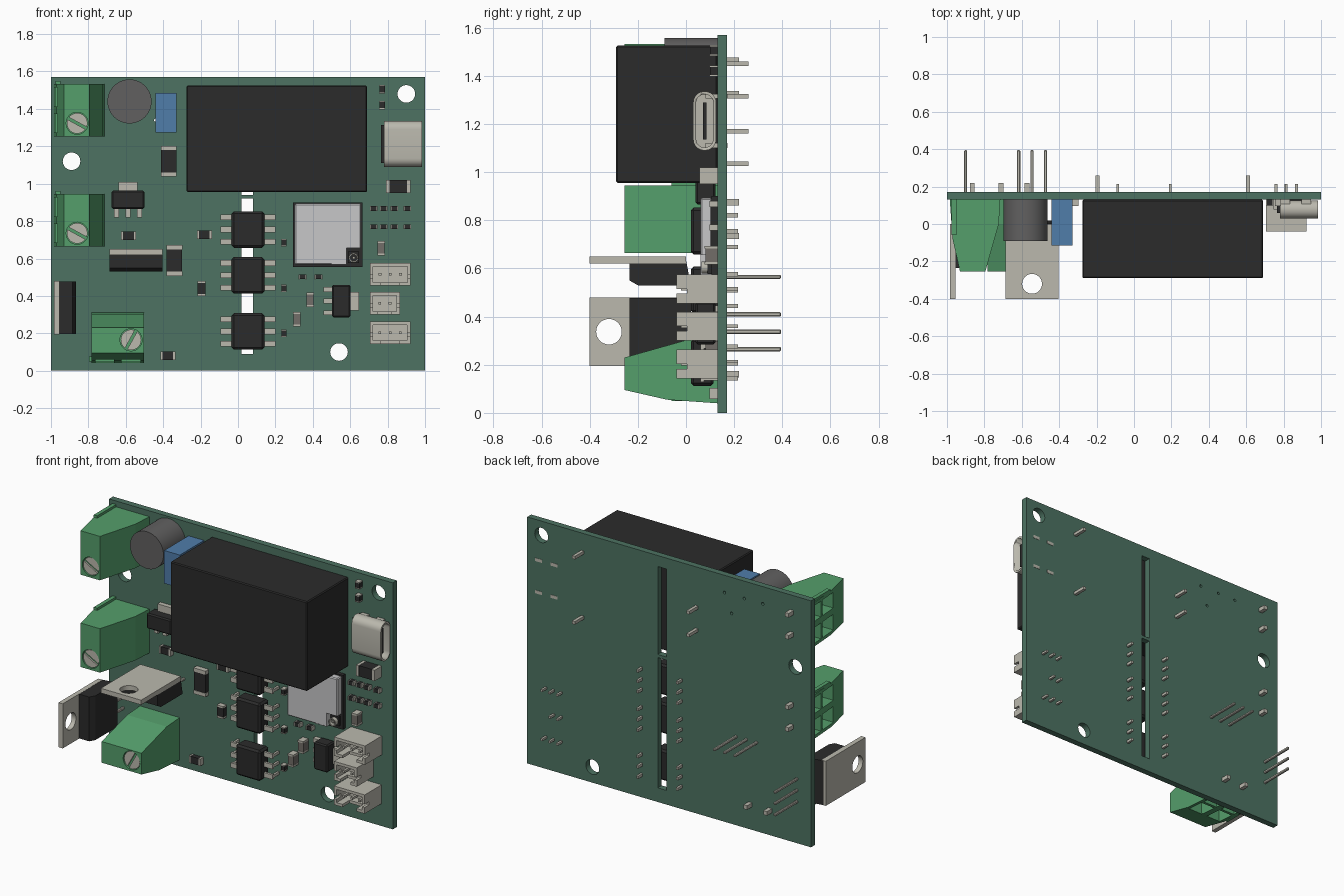
import bpy, bmesh, math
from mathutils import Matrix, Vector

cube = bpy.data.objects.get("Cube")
if cube:
    bpy.data.objects.remove(cube, do_unlink=True)


def material(name, *rgb):
    m = bpy.data.materials.new(name)
    m.use_nodes = True
    m.diffuse_color = (*rgb, 1)
    m.node_tree.nodes["Principled BSDF"].inputs["Base Color"].default_value = (*rgb, 1)
    return m


BOARD = material("board green", .074, .171, .122)
GREEN = material("terminal green", .089, .342, .147)
METAL = material("tin metal", .497, .485, .423)
BLACK = material("black plastic", .024, .024, .024)
CAN = material("shield grey", .57, .57, .58)
GREY = material("dark grey", .12, .118, .118)
BLUE = material("capacitor blue", .08, .205, .402)
TAN = material("ceramic brown", .17, .155, .14)
FACE = .13      # front surface of the board
TURN = math.pi / 2


def finish(name, bm, mat, smooth=False):
    bmesh.ops.recalc_face_normals(bm, faces=bm.faces)
    me = bpy.data.meshes.new(name)
    bm.to_mesh(me)
    bm.free()
    me.materials.append(mat)
    if smooth:
        me.polygons.foreach_set("use_smooth", [True] * len(me.polygons))
        me.set_sharp_from_angle(angle=.6)
    ob = bpy.data.objects.new(name, me)
    bpy.context.collection.objects.link(ob)
    return ob


def box(name, mat, xs, ys, zs, bevel=0, axis=None, segs=1):
    bm = bmesh.new()
    bmesh.ops.create_cube(bm, size=1)
    for v in bm.verts:
        v.co = [(a + b) / 2 + c * (b - a) for (a, b), c in zip((xs, ys, zs), v.co)]
    if bevel:
        edges = [e for e in bm.edges if axis is None or
                 abs((e.verts[0].co - e.verts[1].co).normalized()[axis]) > .9]
        bmesh.ops.bevel(bm, geom=edges, offset=bevel, segments=segs, profile=.5, affect='EDGES')
    return finish(name, bm, mat, segs > 1)


def block(name, mat, x, z, w, h, y0, y1=FACE, bevel=0):
    """Box centred on x, z between two depths."""
    return box(name, mat, (x - w / 2, x + w / 2), (y0, y1), (z - h / 2, z + h / 2), bevel)


def rod(name, mat, centre, r, length, axis=1, sides=32):
    bm = bmesh.new()
    bmesh.ops.create_cone(bm, cap_ends=True, segments=sides, radius1=r, radius2=r, depth=length)
    d = Vector([float(i == axis) for i in range(3)])
    rot = Vector((0, 0, 1)).rotation_difference(d).to_matrix().to_4x4()
    bm.transform(Matrix.Translation(centre) @ rot)
    return finish(name, bm, mat, True)


def prism(name, mat, points, width):
    """Extrude an (x, y) profile along z, centred."""
    bm = bmesh.new()
    f = bm.faces.new([bm.verts.new((x, y, -width / 2)) for x, y in points])
    ext = bmesh.ops.extrude_face_region(bm, geom=[f])["geom"]
    for v in ext:
        if isinstance(v, bmesh.types.BMVert):
            v.co.z += width
    return finish(name, bm, mat)


def cut(ob, *cutters):
    for c in cutters:
        c.hide_render = True
        m = ob.modifiers.new("cut", 'BOOLEAN')
        m.operation, m.solver, m.object = 'DIFFERENCE', 'EXACT', c
    dg = bpy.context.evaluated_depsgraph_get()
    me = bpy.data.meshes.new_from_object(ob.evaluated_get(dg))
    ob.modifiers.clear()
    ob.data = me
    for c in cutters:
        bpy.data.objects.remove(c, do_unlink=True)
    return ob


def place(parts, x, z, angle=0):
    m = Matrix.Translation((x, 0, z)) @ Matrix.Rotation(angle, 4, 'Y')
    for p in parts:
        p.data.transform(m)


# Circuit board with mounting holes, lead holes and isolation slots
holes = [rod("hole", BOARD, (x, .15, z), .047, .2) for x, z in ((.9, 1.48), (-.89, 1.12), (.54, .1))]
holes += [rod("hole", BOARD, (x, .15, z), .009, .2, sides=12)
          for x, z in ((-.39, 1.46), (-.53, 1.46), (-.66, 1.46), (-.44, 1.34))]
holes += [box("slot", BOARD, (.02, .08), (.1, .2), zs) for zs in ((.09, .92), (.94, 1.5))]
cut(box("circuit_board", BOARD, (-1, 1), (FACE, .17), (0, 1.57)), *holes)

# Relay, capacitor and round varistor
box("relay", BLACK, (-.275, .69), (-.29, FACE), (.955, 1.525), .006)
for x, z in ((.61, 1.45), (.61, 1.035), (-.195, 1.315), (-.195, 1.17)):
    block("relay_pin", METAL, x, z, .02, .02, .12, .26)
block("film_capacitor", BLUE, -.385, 1.38, .11, .21, -.115)
rod("round_varistor", GREY, (-.58, .02, 1.44), .118, .22, sides=48)


# Screw terminals
def terminal(x, z, angle):
    body = prism("terminal_body", GREEN, [(0, FACE), (.015, -.08), (.055, -.255), (.19, -.255),
                                          (.262, 0), (.27, FACE)], .28)
    parts, cutters = [body], []
    for w in (-.07, .07):
        cutters.append(box("mouth", GREEN, (-.05, .13), (-.1, .02), (w - .05, w + .05)))
        cutters.append(box("foot", GREEN, (-.05, .06), (.04, .11), (w - .05, w + .05)))
        cutters.append(rod("well", GREEN, (.125, -.255, w), .059, .03))
        screw = rod("terminal_screw", METAL, (.125, -.225, w), .055, .05)
        slot = box("slot", METAL, (-.1, .1), (-.27, -.238), (-.007, .007))
        place([slot], .125, w, .5)
        parts += [cut(screw, slot), block("terminal_pin", METAL, .12, w, .026, .026, .12, .22)]
    cut(body, *cutters)
    parts.append(box("terminal_rib", GREEN, (.01, .035), (-.06, FACE), (.135, .155)))
    place(parts, x, z, angle)


terminal(-.985, 1.393, 0)
terminal(-.985, .805, 0)
terminal(-.642, .04, -TURN)


# Power transistors with drilled metal tabs
def transistor(x, z, angle):
    plate = cut(box("transistor_tab", METAL, (0, .03), (-.4, 0), (-.142, .142)),
                rod("hole", METAL, (0, -.32, 0), .053, .2, axis=0))
    body = prism("transistor_body", BLACK, [(.005, -.235), (.1, -.235), (.12, -.2), (.12, .02),
                                            (.015, 0)], .282)
    parts = [plate, body]
    for w in (-.072, 0, .072):
        parts.append(box("transistor_lead", METAL, (.077, .093), (0, .395), (w - .009, w + .009), .004))
    place(parts, x, z, angle)


transistor(-.985, .337, 0)
transistor(-.545, .65, TURN)


# Voltage regulators
def regulator(x, z, angle):
    parts = [block("regulator_body", BLACK, 0, 0, .175, .098, .04, .122, .008),
             block("regulator_tab", METAL, 0, .07, .1, .05, .1)]
    for w in (-.062, 0, .062):
        parts.append(block("regulator_lead", METAL, w, -.07, .026, .05, .1))
    place(parts, x, z, angle)


regulator(-.588, .915, 0)
regulator(.552, .372, TURN)

# Isolator chips with through-board legs
for z in (.755, .51, .21):
    block("isolator_chip", BLACK, .053, z, .175, .195, .02, .115, .012)
    for side in (-1, 1):
        for w in (-.066, 0, .066):
            block("isolator_shoulder", METAL, .053 + side * .112, z + w, .07, .03, .06, .075)
            block("isolator_leg", METAL, .053 + side * .14, z + w, .014, .018, .06, .215)

# Radio module with shield can and antenna socket
box("module_base", BLACK, (.295, .665), (.105, FACE), (.555, .9))
cut(box("module_shield", CAN, (.303, .657), (.06, .108), (.567, .893), .006),
    box("corner", CAN, (.58, .7), (0, .2), (.5, .655)))
box("module_shield_lower", CAN, (.5, .581), (.061, .108), (.568, .66))
block("antenna_base", BLACK, .618, .607, .06, .06, .09)
cut(rod("antenna_socket", METAL, (.618, .085, .604), .025, .04, sides=20),
    rod("bore", METAL, (.618, .07, .604), .018, .04, sides=20))
rod("antenna_pin", METAL, (.618, .085, .604), .007, .03, sides=12)

# Data port opening to the side
port = box("port_shell", METAL, (.78, .985), (.03, .125), (1.09, 1.335), .045, 0, 6)
cut(port, box("port_mouth", METAL, (.83, 1.1), (.042, .113), (1.102, 1.323), .035, 0, 6))
box("port_tongue", BLACK, (.82, .965), (.07, .086), (1.135, 1.29))
box("port_back", BLACK, (.765, .79), (.06, FACE), (1.11, 1.315))
for z in (1.11, 1.315):
    for x in (.81, .92):
        block("port_foot", METAL, x, z, .05, .02, .08, .172)


# Small plug sockets
def plug(x0, z, w, pins):
    x = x0 + w / 2
    shell = block("plug_shell", METAL, x, z, w, .12, -.04)
    cut(shell, block("inside", METAL, x, z, w - .036, .084, -.1, .08),
        block("side_notch", METAL, x, z - .01, .5, .02, -.1, .005),
        block("key_notch", METAL, x, z - .06, w * .45, .06, -.1, .03))
    for i in range(pins):
        block("plug_pin", METAL, x + (i - (pins - 1) / 2) * .055, z, .014, .014, -.02, .215)


plug(.705, .515, .218, 3)
plug(.705, .36, .16, 2)
plug(.705, .203, .216, 3)


# Chip resistors and capacitors with metal ends
def chip(x, z, w, h, top=.1, mat=BLACK):
    block("chip_body", mat, x, z, w * .98, h * .98, top)
    along = h > w
    size = max(w, h)
    for s in (-1, 1):
        d = s * size * .43
        if along:
            block("chip_end", METAL, x, z + d, w, size * .14, top - .003)
        else:
            block("chip_end", METAL, x + d, z, size * .14, h, top - .003)


chip(-.37, 1.12, .085, .165)
chip(-.34, .59, .085, .165)
for x, z in ((-.585, .722), (-.18, .727), (-.375, .08)):
    chip(x, z, .08, .045)
chip(-.195, .44, .045, .08)
for x, z in ((.315, .275), (.385, .38), (.765, .655)):
    chip(x, z, .04, .078, .08, TAN)
for z in (.685, .44, .2):
    chip(.245, z, .028, .04)
for x in (.345, .43):
    chip(x, .502, .042, .026)
for z in (1.505, 1.42):
    chip(.77, z, .03, .045)
for z in (.868, .77):
    for x in (.725, .78, .835, .905):
        chip(x, z, .04, .026)
chip(.857, .985, .13, .07, .06)
